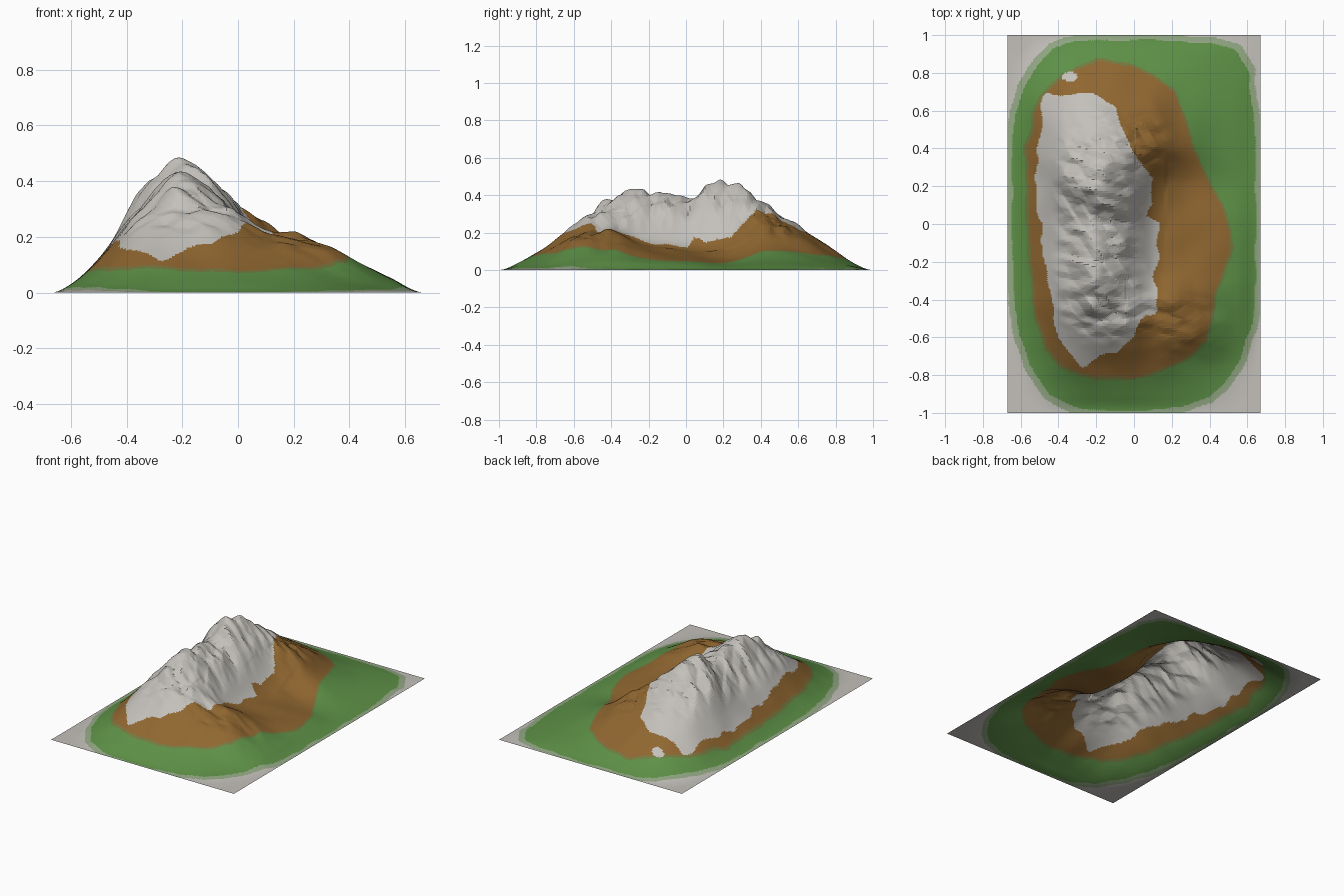
import bpy, bmesh, math, random
from mathutils import Vector, noise

if "Cube" in bpy.data.objects:
    bpy.data.objects.remove(bpy.data.objects["Cube"])

random.seed(7)
HALF_X, HALF_Y = 0.67, 1.0

# Cross-section profiles (heights over XS), lofted along y
XS = [-0.67, -0.6, -0.5, -0.35, -0.2, -0.05, 0.1, 0.25, 0.4, 0.55, 0.67]
SECTIONS = {
    -0.90: [0, .006, .028, .035, .035, .030, .022, .010, .001],
    -0.75: [.004, .035, .10, .125, .12, .10, .08, .045, .010],
    -0.58: [.02, .08, .20, .25, .24, .20, .17, .115, .04],
    -0.42: [.03, .11, .27, .38, .31, .23, .20, .13, .05],
    -0.25: [.03, .12, .29, .42, .31, .17, .13, .09, .045],
    0.00: [.03, .12, .28, .39, .31, .14, .09, .065, .035],
    0.20: [.03, .12, .34, .475, .36, .16, .07, .04, .02],
    0.42: [.03, .12, .28, .36, .31, .24, .14, .06, .025],
    0.60: [.02, .09, .20, .23, .21, .17, .10, .05, .022],
    0.75: [.01, .05, .12, .14, .125, .09, .06, .035, .016],
    0.90: [0, .012, .03, .035, .03, .025, .02, .015, .007],
}
YS = [-1.0] + list(SECTIONS) + [1.0]
ROWS = [[0] * 11] + [[0] + r + [0] for r in SECTIONS.values()] + [[0] * 11]

# Plan outlines of the colour zones: (y, x) points for the left and right side
ROCK = ([(-.74, -.3), (-.6, -.40), (-.3, -.46), (0, -.49), (.2, -.52), (.45, -.51), (.62, -.49), (.69, -.46)],
        [(-.74, -.25), (-.68, -.08), (-.62, -.03), (-.5, .06), (-.45, .12), (-.1, .12), (0, .14),
         (.05, .06), (.1, .1), (.25, .09), (.35, .02), (.5, -.06), (.62, -.1), (.69, -.2)])
SOIL = ([(-.81, -.2), (-.75, -.38), (-.65, -.46), (-.5, -.51), (-.2, -.545), (.1, -.56), (.4, -.56),
         (.6, -.52), (.72, -.44), (.82, -.3), (.86, -.2)],
        [(-.81, 0), (-.77, .15), (-.7, .28), (-.62, .38), (-.4, .42), (-.3, .45), (-.15, .51), (-.05, .51),
         (.1, .46), (.25, .38), (.4, .31), (.55, .27), (.7, .21), (.78, .1), (.83, 0), (.86, -.18)])
GRASS = ([(-.99, -.2), (-.97, -.32), (-.9, -.45), (-.75, -.55), (-.6, -.6), (-.4, -.635), (0, -.65), (.5, -.64),
          (.65, -.61), (.8, -.54), (.93, -.43), (.975, -.3)],
         [(-.99, 0), (-.97, .25), (-.92, .4), (-.8, .51), (-.65, .59), (-.45, .64), (0, .645), (.5, .64),
          (.8, .61), (.92, .54), (.96, .4), (.975, .1)])


def spline(ts, vs, t):
    """Smooth curve through the points, limited against overshoot."""
    t = min(max(t, ts[0]), ts[-1])
    i = 0
    while i < len(ts) - 2 and t > ts[i + 1]:
        i += 1

    def slope(k):
        if k == 0 or k == len(ts) - 1:
            return 0
        a = (vs[k] - vs[k - 1]) / (ts[k] - ts[k - 1])
        b = (vs[k + 1] - vs[k]) / (ts[k + 1] - ts[k])
        return 0.5 * (a + b) if a * b > 0 else 0

    d = ts[i + 1] - ts[i]
    u = (t - ts[i]) / d
    return ((2*u**3 - 3*u*u + 1) * vs[i] + (u**3 - 2*u*u + u) * d * slope(i)
            + (3*u*u - 2*u**3) * vs[i + 1] + (u**3 - u*u) * d * slope(i + 1))


def polyline(points, t):
    for (a, va), (b, vb) in zip(points, points[1:]):
        if a <= t <= b:
            return va + (vb - va) * (t - a) / (b - a)
    return None


def inside(zone, x, y, grow=1.0, wobble=.012):
    """True inside a plan outline, optionally enlarged, with a wavy edge."""
    x, y = x / grow, y / (1 + (grow - 1) * .6)
    w = noise.noise(Vector((x * 9, y * 9, 3))) * wobble
    left, right = polyline(zone[0], y + w), polyline(zone[1], y + w)
    return left is not None and right is not None and left + w < x < right + w


def bump(x, y, cx, cy, rx, ry):
    return math.exp(-((x - cx) / rx) ** 2 - ((y - cy) / ry) ** 2)


lattice = {}


def facet_noise(x, y, size, key):
    """Random heights on a turned triangle lattice: gives flat-faced crags."""
    u, v = (x * .85 + y * .53) / size, (y * .85 - x * .53) / size
    i, j = math.floor(u), math.floor(v)
    f, g = u - i, v - j

    def val(a, b):
        return lattice.setdefault((key, a, b), random.uniform(-1, 1))

    if f + g < 1:
        return val(i, j) * (1 - f - g) + val(i + 1, j) * f + val(i, j + 1) * g
    return val(i + 1, j + 1) * (f + g - 1) + val(i, j + 1) * (1 - f) + val(i + 1, j) * (1 - g)


def crag_amount(x, y, h):
    s = min(max((h - .19) / .12, 0), 1)
    spurs = .8 * bump(x, y, .23, -.5, .17, .14) + .7 * bump(x, y, .08, .45, .1, .15)
    return min(1, s + spurs)


# Materials
COLOURS = {
    "stone grey": (.55, .53, .495),
    "pale grass": (.29, .39, .23),
    "grass green": (.11, .28, .062),
    "olive": (.18, .19, .05),
    "earth brown": (.28, .135, .030),
}
mesh = bpy.data.meshes.new("mountain_terrain")
for name, rgb in COLOURS.items():
    mat = bpy.data.materials.new(name)
    mat.diffuse_color = (*rgb, 1)
    mat.use_nodes = True
    mat.node_tree.nodes["Principled BSDF"].inputs["Base Color"].default_value = mat.diffuse_color
    mesh.materials.append(mat)

# Terrain sheet
bm = bmesh.new()
bmesh.ops.create_grid(bm, x_segments=130, y_segments=196, size=1)
columns = {}
for v in bm.verts:
    x, y = v.co.x * HALF_X, v.co.y * HALF_Y
    k = round(x, 4)
    if k not in columns:
        columns[k] = [spline(XS, row, x) for row in ROWS]
    h = max(0, spline(YS, columns[k], y))
    c = crag_amount(x, y, h)
    z = h + c * (.024 * facet_noise(x, y, .085, 1) + .016 * facet_noise(x, y, .047, 2))
    # gentle gullies on the lower slopes
    z += noise.noise(Vector((x * 6, y * 6, 5))) * .010 * min(1, h / .12)
    v.co = (x, y, max(0, z))

bmesh.ops.triangulate(bm, faces=bm.faces[:])

# Colour zones by plan outline
for f in bm.faces:
    x, y, z = f.calc_center_median()
    outcrop = ((x + .34) / .04) ** 2 + ((y - .78) / .025) ** 2 < 1
    if inside(ROCK, x, y, wobble=.03) or outcrop:
        f.material_index = 0
    elif inside(SOIL, x, y):
        f.material_index = 4
    elif inside(SOIL, x, y, 1.03):
        f.material_index = 3
    elif inside(GRASS, x, y):
        f.material_index = 2
    elif inside(GRASS, x, y, 1.05):
        f.material_index = 1
    else:
        f.material_index = 0
    f.smooth = crag_amount(x, y, z) < .35

bm.to_mesh(mesh)
bm.free()
terrain = bpy.data.objects.new("mountain_terrain", mesh)
bpy.context.collection.objects.link(terrain)
